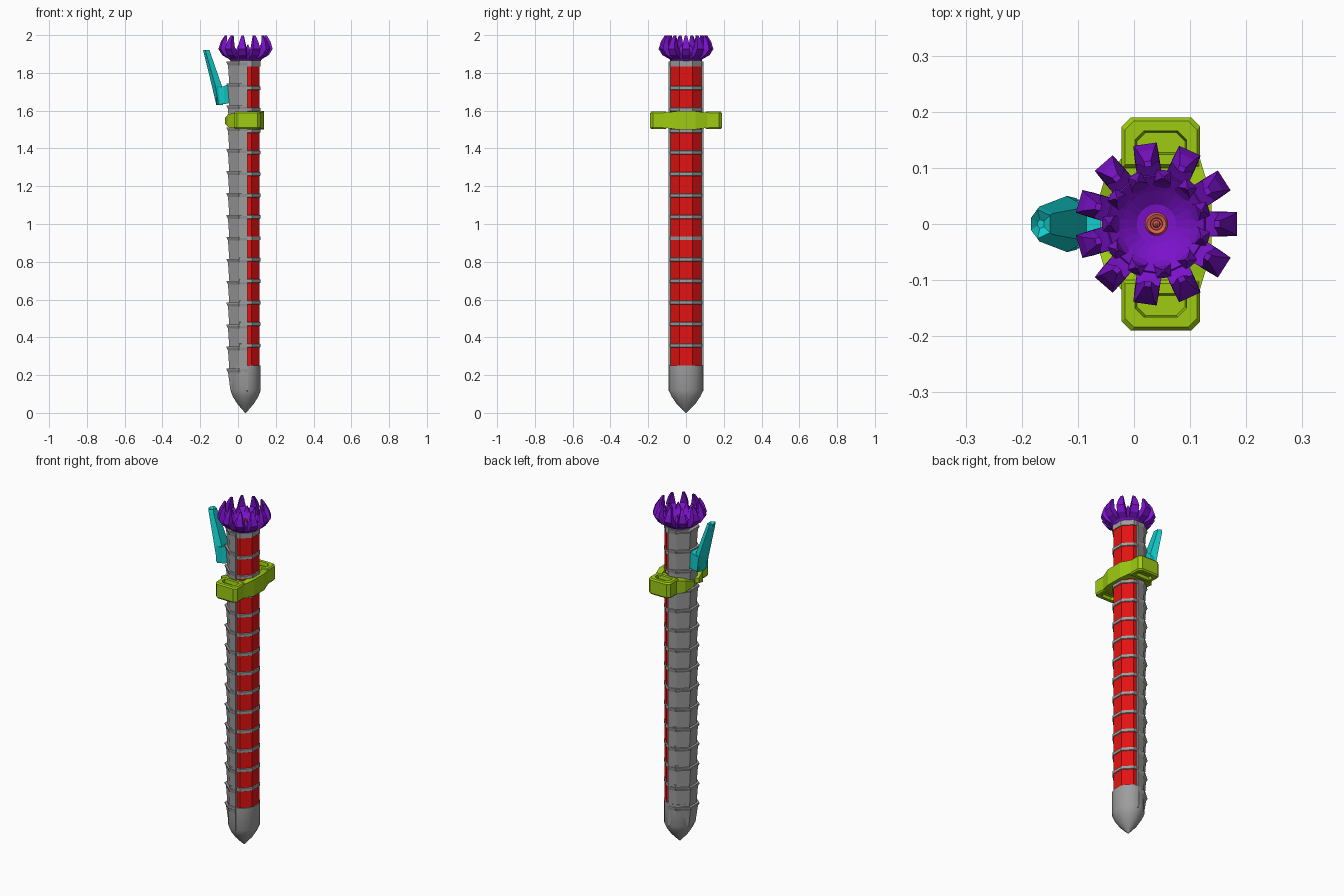
import bpy, bmesh, math

if "Cube" in bpy.data.objects:
    bpy.data.objects.remove(bpy.data.objects["Cube"])

CX = 0.04  # axis of the shaft


def material(name, rgb):
    m = bpy.data.materials.new(name)
    m.diffuse_color = (*rgb, 1)
    m.use_nodes = True
    m.node_tree.nodes["Principled BSDF"].inputs["Base Color"].default_value = m.diffuse_color
    return m


GREY = material("grey", (0.34, 0.34, 0.34))
RED = material("red", (0.78, 0.006, 0.006))
GREEN = material("lime_green", (0.34, 0.6, 0.006))
PURPLE = material("purple", (0.2, 0.006, 0.6))
CYAN = material("cyan", (0.006, 0.6, 0.6))
SALMON = material("salmon", (0.75, 0.12, 0.09))


def finish(name, bm, mat, smooth=None):
    bmesh.ops.recalc_face_normals(bm, faces=bm.faces)
    me = bpy.data.meshes.new(name)
    bm.to_mesh(me)
    bm.free()
    me.materials.append(mat)
    ob = bpy.data.objects.new(name, me)
    bpy.context.collection.objects.link(ob)
    if smooth:
        bpy.ops.object.select_all(action='DESELECT')
        ob.select_set(True)
        bpy.context.view_layer.objects.active = ob
        bpy.ops.object.shade_smooth_by_angle(angle=math.radians(smooth))
    return ob


def loft(bm, sections, caps=True):
    """Skin a list of closed rings that share one point count."""
    rings = [[bm.verts.new(p) for p in s] for s in sections]
    n = len(rings[0])
    for a, b in zip(rings, rings[1:]):
        for i in range(n):
            j = (i + 1) % n
            bm.faces.new((a[i], a[j], b[j], b[i]))
    if caps:
        bm.faces.new(rings[0][::-1])
        bm.faces.new(rings[-1])


def ring(r, z, n=8, sy=1.0):
    return [(CX + r * math.cos(2 * math.pi * (i + .5) / n),
             sy * r * math.sin(2 * math.pi * (i + .5) / n), z) for i in range(n)]


def lathe(name, profile, mat, n=8, sy=1.0, smooth=None):
    bm = bmesh.new()
    loft(bm, [ring(r, z, n, sy) for r, z in profile])
    return finish(name, bm, mat, smooth)


# Red core with grey bands
lathe("red_core", [(0.081, 0.22), (0.081, 1.85)], RED, sy=1.08)
bm = bmesh.new()
for i in range(13):
    z = 0.357 + 0.1135 * i
    loft(bm, [ring(r, z + dz, 8, 1.08) for r, dz in
              ((0.08, -.011), (0.086, -.008), (0.086, .008), (0.08, .011))])
loft(bm, [ring(0.086, z, 8, 1.08) for z in (1.835, 1.865)])
finish("grey_bands", bm, GREY)

# Pointed foot
lathe("foot", [(0.002, 0.0), (0.022, 0.022), (0.046, 0.05), (0.068, 0.085), (0.082, 0.12),
               (0.082, 0.25)], GREY, n=16, sy=1.13, smooth=35)


# Ribbed back shell: each segment flares toward its top
def shell_ring(f, z, front=0.05):
    half = [(front, 0.0935), (0.004, 0.0925 * f), (CX - 0.1 * f, 0.038 * f)]
    return [(x, y, z) for x, y in half] + [(x, -y, z) for x, y in half[::-1]]


bm = bmesh.new()
tops = [0.235 + 0.1161 * i for i in range(15)]
for lo, hi in zip(tops, tops[1:]):
    loft(bm, [shell_ring(0.86, lo - .004), shell_ring(0.93, hi - .02),
              shell_ring(1.0, hi - .006), shell_ring(1.0, hi)])
loft(bm, [shell_ring(0.80, 0.118), shell_ring(0.93, 0.215), shell_ring(1.0, 0.229),
          shell_ring(1.0, 0.235)])
# Shell toe running down to the point
toe = []
for k, z in ((0.06, 0.006), (0.3, 0.03), (0.56, 0.065), (0.82, 0.1), (1.0, 0.118)):
    toe.append([(CX + (x - CX) * k, y * k, z) for x, y, _ in shell_ring(0.80, z)])
loft(bm, toe)
finish("back_shell", bm, GREY)

# Guard blocks, each with a shallow pocket above and below
bm = bmesh.new()


def block_ring(d, z, s):
    x0, x1, y0, y1, c = -0.022 + d, 0.118 - d, 0.1 + d, 0.19 - d, 0.016
    pts = [(x0, y0), (x1, y0), (x1, y1 - c), (x1 - c, y1), (x0 + c, y1), (x0, y1 - c)]
    return [(x, s * y, z) for x, y in pts]


for s in (1, -1):
    loft(bm, [block_ring(d, z, s) for d, z in
              ((.027, 1.52), (.024, 1.503), (.006, 1.503), (0, 1.511), (0, 1.587),
               (.006, 1.595), (.024, 1.595), (.027, 1.575))])
finish("guard_blocks", bm, GREEN)


# Guard collar: a front band and two tapered clasps at the back
def upright(p, q, z0, z1):
    return [(*p, z0), (*q, z0), (*q, z1), (*p, z1)]


bm = bmesh.new()
loft(bm, [upright((xo, y), (xi, y), 1.549 - h, 1.549 + h) for xo, xi, y, h in
          ((0.115, 0.04, -0.125, .04), (0.124, 0.09, -0.095, .042), (0.138, 0.1, -0.05, .048),
           (0.138, 0.1, 0.05, .048), (0.124, 0.09, 0.095, .042), (0.115, 0.04, 0.125, .04))])
for s in (1, -1):
    loft(bm, [upright((a, s * b), (c, s * d), 1.547 - h, 1.547 + h) for a, b, c, d, h in
              ((0.1, 0.12, 0.1, 0.07, .04), (-0.02, 0.12, 0.01, 0.075, .04),
               (-0.052, 0.082, -0.02, 0.06, .034), (-0.07, 0.02, -0.04, 0.01, .014))])
finish("guard_collar", bm, GREEN)

# Lever on the back: mounting block and a tapered six-sided arm
bm = bmesh.new()
loft(bm, [[(x, -w, z0), (x, w, z0), (x, w, z1), (x, -w, z1)] for x, w, z0, z1 in
          ((-0.115, .042, 1.635, 1.72), (-0.075, .042, 1.635, 1.73),
           (-0.055, .036, 1.638, 1.738), (-0.033, .028, 1.643, 1.72))])
finish("lever_mount", bm, CYAN)


def arm_ring(x0, x1, w, z):
    return [(x0, -.4 * w, z), (x0 + .35 * (x1 - x0), -w, z), (x1, -.6 * w, z),
            (x1, .6 * w, z), (x0 + .35 * (x1 - x0), w, z), (x0, .4 * w, z)]


bm = bmesh.new()
loft(bm, [arm_ring(*a) for a in
          ((-0.115, -0.08, .046, 1.63), (-0.138, -0.085, .05, 1.73),
           (-0.181, -0.146, .031, 1.905), (-0.184, -0.15, .026, 1.92),
           (-0.172, -0.16, .008, 1.908))])
finish("lever_arm", bm, CYAN)

# Crown bowl
lathe("crown_bowl", [(0.078, 1.86), (0.09, 1.875), (0.097, 1.9), (0.086, 1.918),
                     (0.06, 1.895), (0.035, 1.876), (0.005, 1.872)], PURPLE, n=22)


# Crown claws, bent outward then in, with short teeth between them
def radial_section(a, r, z, w, t, tilt):
    c, s = math.cos(a), math.sin(a)
    out = []
    for u, v in ((-1, -1), (1, -1), (1, 1), (-1, 1)):
        rr, zz = r + v * t * math.cos(tilt), z - v * t * math.sin(tilt)
        out.append((CX + rr * c - u * w * s, rr * s + u * w * c, zz))
    return out


bm = bmesh.new()
for i in range(11):
    a = 2 * math.pi * i / 11
    loft(bm, [radial_section(a, *p) for p in
              ((0.08, 1.888, .021, .016, 1.0), (0.11, 1.908, .022, .019, .8),
               (0.127, 1.93, .021, .017, .2), (0.12, 1.965, .014, .012, -.1),
               (0.108, 1.998, .006, .005, 0))])
finish("crown_claws", bm, PURPLE)
bm = bmesh.new()
for i in range(11):
    a = 2 * math.pi * (i + .5) / 11
    loft(bm, [radial_section(a, *p) for p in
              ((0.075, 1.885, .017, .017, .3), (0.086, 1.915, .014, .011, 0),
               (0.084, 1.95, .002, .002, 0))])
finish("crown_teeth", bm, PURPLE)

# Nozzle in the middle of the crown
lathe("nozzle", [(0.02, 1.865), (0.021, 1.9), (0.017, 1.908), (0.011, 1.905), (0.01, 1.89),
                 (0.007, 1.89), (0.006, 1.91), (0.002, 1.914)], SALMON, n=16, smooth=40)
